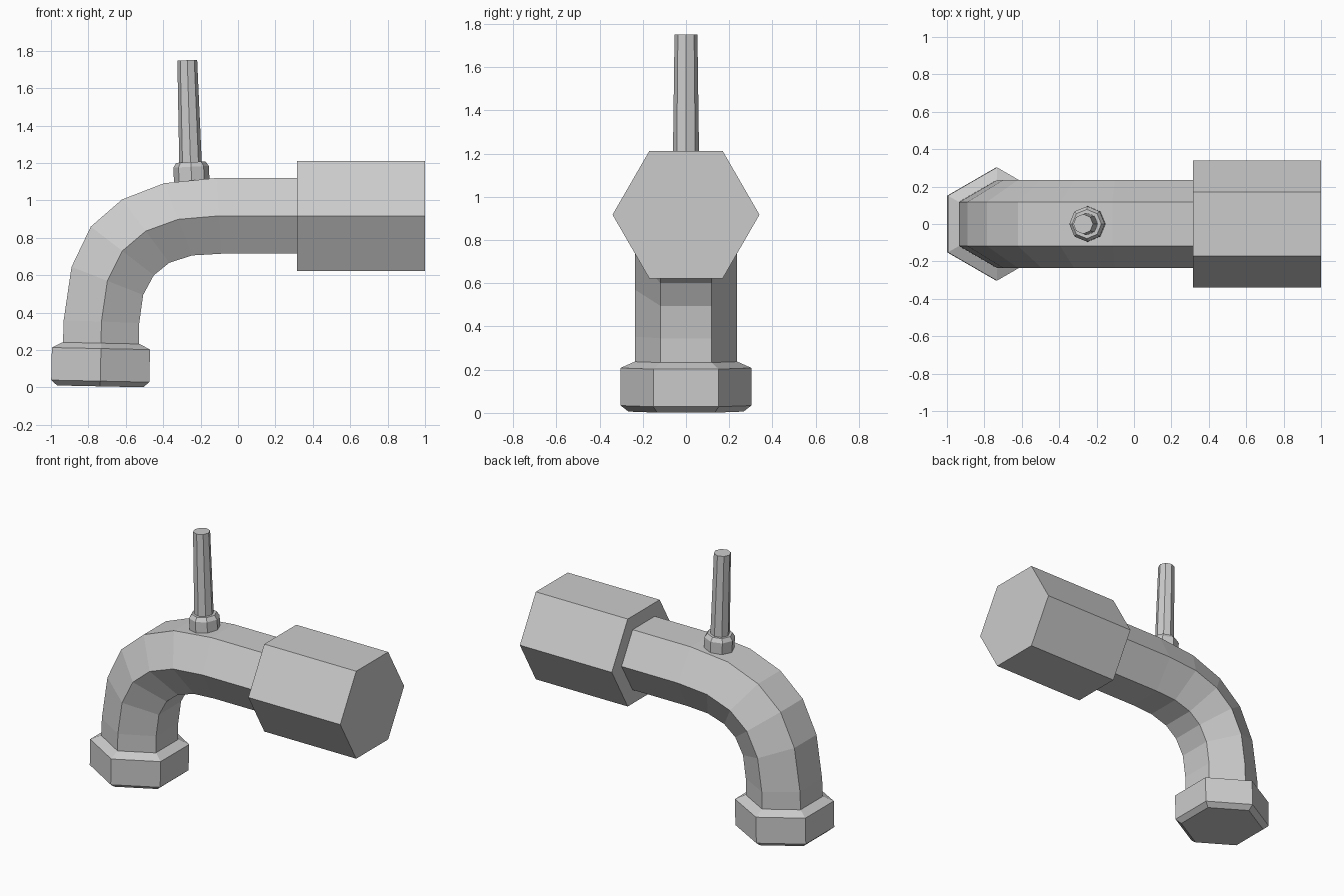
import bpy
from math import sin, cos, pi, radians
from mathutils import Matrix, Vector

if "Cube" in bpy.data.objects:
    bpy.data.objects.remove(bpy.data.objects["Cube"])


def loft(name, rings):
    """Closed solid skinned through rings with equal point counts."""
    n = len(rings[0])
    verts = [p for ring in rings for p in ring]
    faces = [(i * n + j, i * n + (j + 1) % n, (i + 1) * n + (j + 1) % n, (i + 1) * n + j)
             for i in range(len(rings) - 1) for j in range(n)]
    faces.append(tuple(reversed(range(n))))
    faces.append(tuple(range((len(rings) - 1) * n, len(rings) * n)))
    mesh = bpy.data.meshes.new(name)
    mesh.from_pydata(verts, [], faces)
    obj = bpy.data.objects.new(name, mesh)
    bpy.context.collection.objects.link(obj)
    return obj


def turned(name, sides, profile, origin, tilt, start=0.0):
    """Faceted turning of (radius, height) points about an axis tilted around y."""
    place = Matrix.Translation(origin) @ Matrix.Rotation(radians(tilt), 4, 'Y')
    rings = []
    for r, h in profile:
        angles = [start + 2 * pi * k / sides for k in range(sides)]
        rings.append([place @ Vector((r * cos(a), r * sin(a), h)) for a in angles])
    return loft(name, rings)


# Bent hexagonal pipe: outer and inner bend points (x, z)
outer = [(-.937, .20), (-.932, .36), (-.89, .645), (-.787, .86), (-.62, 1.005),
         (-.395, 1.092), (-.115, 1.12), (.33, 1.12)]
inner = [(-.53, .20), (-.528, .345), (-.507, .495), (-.45, .60), (-.367, .667),
         (-.245, .706), (-.09, .715), (.33, .715)]
rings = []
for (ox, oz), (ix, iz) in zip(outer, inner):
    mx, mz = (ox + ix) / 2, (oz + iz) / 2
    rings.append([(ox, -.118, oz), (ox, .118, oz), (mx, .236, mz),
                  (ix, .118, iz), (ix, -.118, iz), (mx, -.236, mz)])
loft("bent_pipe", rings)

# Wide hexagonal inlet body
turned("inlet_body", 6, [(.34, 0), (.34, .685)], (.315, 0, .917), 90, pi / 2)

# Chamfered nut at the outlet
turned("outlet_nut", 6, [(.266, 0), (.303, .028), (.303, .202), (.238, .231)],
       (-.737, 0, .006), 1.2, pi / 2)

# Octagonal collar and tapered lever on top of the pipe
turned("lever_collar", 8, [(.095, -.03), (.095, .08), (.078, .105)],
       (-.247, 0, 1.10), -3)
turned("lever", 8, [(.061, -.05), (.053, .55)], (-.254, 0, 1.20), -1.8)
